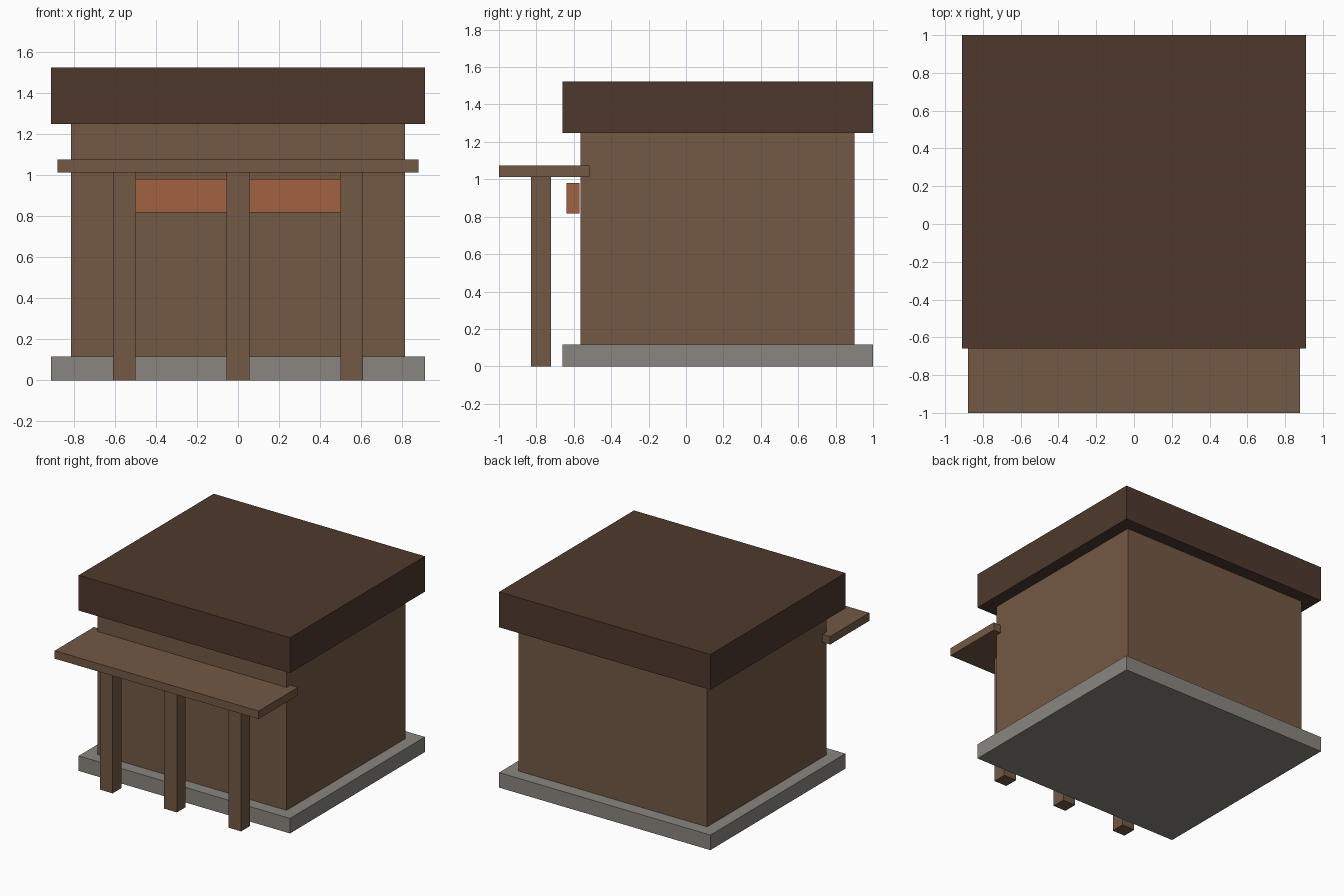
import bpy

default_cube = bpy.data.objects.get("Cube")
if default_cube:
    bpy.data.objects.remove(default_cube, do_unlink=True)


def make_material(name, hex_code):
    """Flat material from an sRGB hex code, stored as linear values."""
    srgb = [c / 255 for c in bytes.fromhex(hex_code)]
    linear = [c / 12.92 if c < 0.04 else ((c + 0.055) / 1.055) ** 2.4 for c in srgb]
    color = (*linear, 1)
    mat = bpy.data.materials.new(name)
    mat.use_nodes = True
    mat.diffuse_color = color
    mat.node_tree.nodes["Principled BSDF"].inputs["Base Color"].default_value = color
    return mat


def add_box(name, half_width, y_range, z_range, mat, x=0):
    """Box centred on x, spanning the given depth and height ranges."""
    (y0, y1), (z0, z1) = y_range, z_range
    bpy.ops.mesh.primitive_cube_add(size=1, location=(x, (y0 + y1) / 2, (z0 + z1) / 2))
    obj = bpy.context.object
    obj.name = name
    obj.scale = (2 * half_width, y1 - y0, z1 - z0)
    bpy.ops.object.transform_apply(location=False, rotation=False, scale=True)
    obj.data.materials.append(mat)
    return obj


wood = make_material("warm brown wood", "735945")
dark_wood = make_material("dark brown roof", "4E392D")
stone = make_material("grey stone", "8A857E")
orange = make_material("burnt orange", "A26241")

# Main building
add_box("foundation", 0.91, (-0.66, 1.0), (0, 0.117), stone)
add_box("walls", 0.813, (-0.564, 0.90), (0.117, 1.248), wood)
add_box("roof", 0.91, (-0.66, 1.0), (1.248, 1.523), dark_wood)

# Front porch
add_box("porch_canopy", 0.878, (-1.0, -0.517), (1.012, 1.074), wood)
for side, x in (("right", -0.553), ("middle", 0), ("left", 0.553)):
    add_box(f"porch_post_{side}", 0.055, (-0.83, -0.722), (0, 1.012), wood, x)

# Blank board above the entrance
add_box("sign_board", 0.55, (-0.639, -0.57), (0.818, 0.979), orange)
